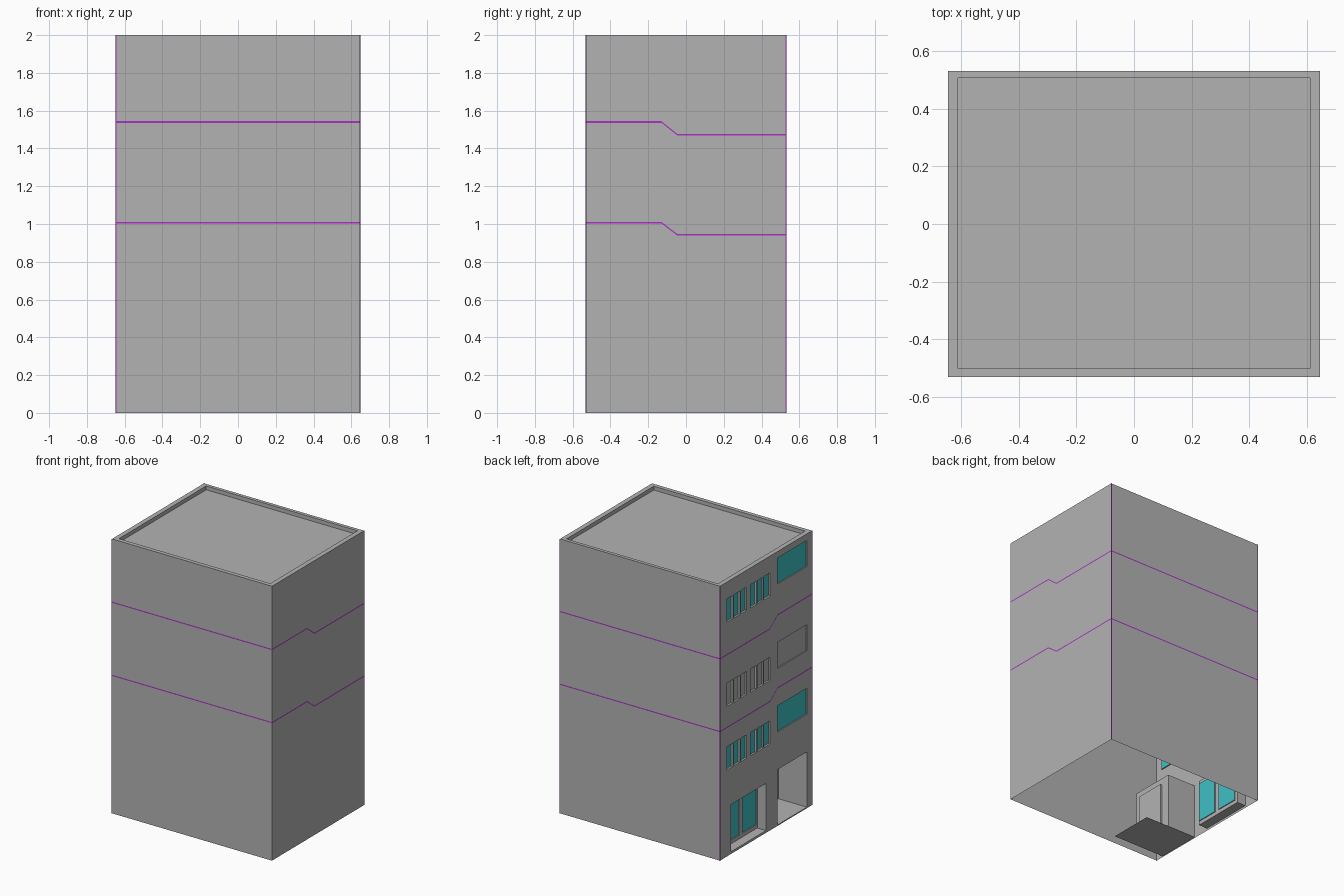
import bpy
from mathutils import Vector

if "Cube" in bpy.data.objects:
    bpy.data.objects.remove(bpy.data.objects["Cube"])

W, D, H = 0.645, 0.53, 2.0   # half width, half depth, height


def material(name, col):
    m = bpy.data.materials.new(name)
    m.diffuse_color = (*col, 1)
    m.use_nodes = True
    m.node_tree.nodes["Principled BSDF"].inputs["Base Color"].default_value = m.diffuse_color
    return m


GREY = material("dark_grey_wall", (0.45, 0.45, 0.45))
TEAL = material("teal_glass", (0.05, 0.53, 0.56))
PURPLE = material("purple_trim", (0.40, 0.03, 0.55))


def sheet(name, quads, mat=GREY):
    """quads: list of (four corners, outward normal)."""
    verts, faces = [], []
    for pts, n in quads:
        p = [Vector(v) for v in pts]
        if (p[1] - p[0]).cross(p[2] - p[0]).dot(Vector(n)) < 0:
            p.reverse()
        faces.append(list(range(len(verts), len(verts) + len(p))))
        verts += p
    me = bpy.data.meshes.new(name)
    me.from_pydata(verts, [], faces)
    me.update()
    ob = bpy.data.objects.new(name, me)
    bpy.context.collection.objects.link(ob)
    me.materials.append(mat)
    return ob


def rect_x(x, y0, y1, z0, z1, n=-1):
    return ([(x, y0, z0), (x, y1, z0), (x, y1, z1), (x, y0, z1)], (n, 0, 0))


def rect_y(y, x0, x1, z0, z1, n):
    return ([(x0, y, z0), (x1, y, z0), (x1, y, z1), (x0, y, z1)], (0, n, 0))


def rect_z(z, x0, x1, y0, y1, n):
    return ([(x0, y0, z), (x1, y0, z), (x1, y1, z), (x0, y1, z)], (0, 0, n))


def grid_wall(x, y0, y1, z0, z1, holes):
    """Wall facing -x with rectangular openings."""
    ys = sorted({y0, y1, *(v for h in holes for v in h[:2])})
    zs = sorted({z0, z1, *(v for h in holes for v in h[2:])})
    out = []
    for a, b in zip(ys, ys[1:]):
        for c, d in zip(zs, zs[1:]):
            my, mz = (a + b) / 2, (c + d) / 2
            if not any(h[0] < my < h[1] and h[2] < mz < h[3] for h in holes):
                out.append(rect_x(x, a, b, c, d))
    return out


def jambs(x, h, depth):
    y0, y1, z0, z1 = h
    return [rect_y(y0, x, x + depth, z0, z1, 1), rect_y(y1, x, x + depth, z0, z1, -1),
            rect_z(z0, x, x + depth, y0, y1, 1), rect_z(z1, x, x + depth, y0, y1, -1)]


# plain outer walls, open underneath
sheet("plain_walls", [rect_x(W, -D, D, 0, H, 1),
                      rect_y(-D, -W, W, 0, H, -1), rect_y(D, -W, W, 0, H, 1)])

# roof deck sunk behind a parapet
a, b, c, d, zr = -0.61, 0.61, -0.50, 0.505, 1.972
sheet("roof", [rect_z(zr, a, b, c, d, 1),
               rect_z(H, -W, a, -D, D, 1), rect_z(H, b, W, -D, D, 1),
               rect_z(H, a, b, -D, c, 1), rect_z(H, a, b, d, D, 1),
               rect_x(a, c, d, zr, H, 1), rect_x(b, c, d, zr, H, -1),
               rect_y(c, a, b, zr, H, 1), rect_y(d, a, b, zr, H, -1)])

# facade openings on the -x side: (y0, y1, z0, z1)
holes, reveals = [], []
floors = [(0.63, 0.685, TEAL), (1.093, 1.148, GREY), (1.707, 1.762, TEAL)]
for i, (zs, zb, mat) in enumerate(floors):
    panes = []
    for u in (0.08, 0.16, 0.24, 0.35, 0.43, 0.51):
        h = (D - u - 0.068, D - u, zs, zs + 0.17)
        holes.append(h)
        reveals += jambs(-W, h, 0.014)
        panes.append(rect_x(-W + 0.014, *h))
    h = (-0.47, -0.133, zb, zb + 0.19)
    holes.append(h)
    reveals += jambs(-W, h, 0.008)
    panes.append(rect_x(-W + 0.008, *h))
    sheet(f"upper_glass_{i + 1}", panes, mat)

# shop front with two framed panes
shop = (0.0, 0.403, 0.017, 0.36)
panes = [(0.005, 0.172, 0.045, 0.335), (0.21, 0.378, 0.045, 0.335)]
holes.append(shop)
reveals += jambs(-W, shop, 0.07)
sheet("shop_frame", grid_wall(-W + 0.07, *shop, panes)
      + [q for p in panes for q in jambs(-W + 0.07, p, 0.006)])
sheet("shop_glass", [rect_x(-W + 0.076, *p) for p in panes], TEAL)

# entrance recess with an inner doorway and a long floor
entry = (-0.47, -0.133, 0.008, 0.41)
door = (-0.42, -0.20, 0.008, 0.36)
holes.append(entry)
reveals += jambs(-W, entry, 0.23)
sheet("entrance_back_wall", grid_wall(-W + 0.23, *entry, [door]) + jambs(-W + 0.23, door, 0.015))
sheet("entrance_door", [rect_x(-W + 0.245, *door)])
sheet("entrance_floor", [rect_z(0.008, -W + 0.23, -W + 0.42, -0.47, -0.133, 1)])

sheet("facade_wall", grid_wall(-W, -D, D, 0, H, holes))
sheet("opening_reveals", reveals)

# thin purple floor lines that step with the split levels
E, T = 0.0025, 0.004
for i, (hi, lo) in enumerate([(1.007, 0.942), (1.54, 1.472)]):
    q = [rect_y(-D - E, -W, W, hi - T, hi + T, -1), rect_y(D + E, -W, W, lo - T, lo + T, 1)]
    path = [(-D, hi), (-0.13, hi), (-0.045, lo), (D, lo)]
    for s in (-1, 1):
        for (y0, z0), (y1, z1) in zip(path, path[1:]):
            x = s * (W + E)
            q.append(([(x, y0, z0 - T), (x, y1, z1 - T), (x, y1, z1 + T), (x, y0, z0 + T)], (s, 0, 0)))
    sheet(f"floor_line_{i + 1}", q, PURPLE)

# thin purple corner lines
q = []
for sx, sy in ((-1, -1), (-1, 1), (1, 1)):
    x, y = sx * (W + E), sy * (D + E)
    q += [rect_x(x, y, y - sy * 0.005, 0, H, sx), rect_y(y, x, x - sx * 0.005, 0, H, sy)]
sheet("corner_lines", q, PURPLE)
